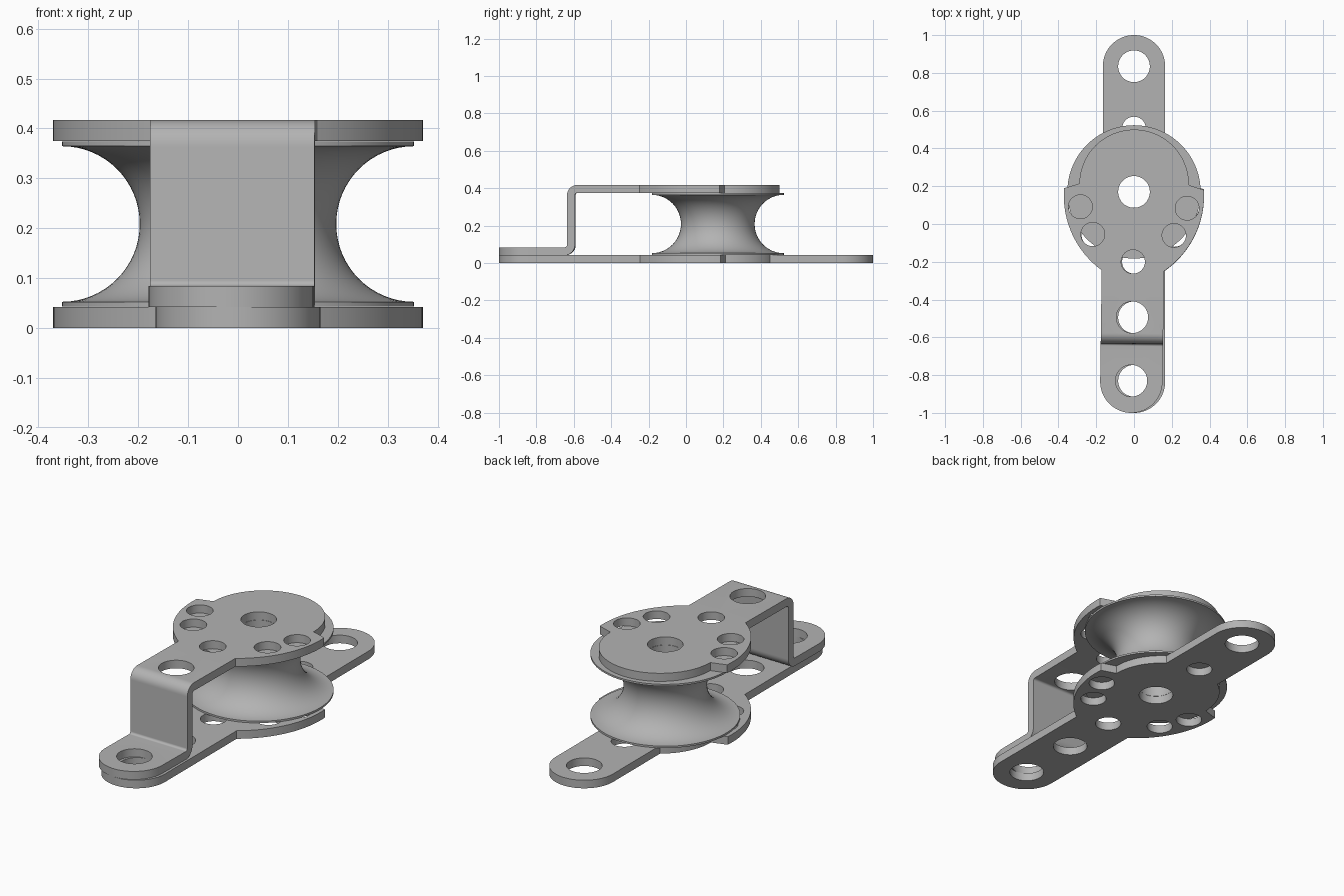
import bpy, bmesh
from math import sin, cos, radians, pi
from mathutils import Matrix, Vector

cube = bpy.data.objects.get("Cube")
if cube:
    bpy.data.objects.remove(cube)

steel = bpy.data.materials.new("grey_steel")
steel.use_nodes = True
steel.diffuse_color = (0.45, 0.45, 0.45, 1)
steel.node_tree.nodes["Principled BSDF"].inputs["Base Color"].default_value = (0.45, 0.45, 0.45, 1)

T = 0.042          # sheet thickness
TOP = 0.375        # underside of the upper plate
HALF = 0.165       # half width of the strap
AXLE_Y = 0.17      # pulley axis
BEND_Y, FOOT_Y = -0.58, -0.646   # where the flat sheets meet the riser
BIG, SMALL = 0.084, 0.063        # hole radii


def arc(cx, cy, r, a0, a1, n=24):
    steps = [radians(a0 + (a1 - a0) * i / n) for i in range(n + 1)]
    return [(cx + r * cos(a), cy + r * sin(a)) for a in steps]


def mirrored(half):
    return half + [(-x, y) for x, y in reversed(half) if x > 1e-5]


def select_only(objs):
    bpy.ops.object.select_all(action='DESELECT')
    for o in objs:
        o.select_set(True)
    bpy.context.view_layer.objects.active = objs[0]


def finish(obj):
    obj.data.materials.clear()
    obj.data.materials.append(steel)
    select_only([obj])
    bpy.ops.object.shade_smooth_by_angle(angle=radians(30))


def sheet(name, outline, holes, depth, matrix):
    """Extrude a flat outline with round holes into a mesh."""
    curve = bpy.data.curves.new(name, 'CURVE')
    curve.dimensions = '2D'
    curve.fill_mode = 'BOTH'
    curve.extrude = depth / 2
    loops = [outline] + [arc(x, y, r, 0, 360, 40)[:-1] for x, y, r in holes]
    for loop in loops:
        spline = curve.splines.new('POLY')
        spline.points.add(len(loop) - 1)
        for p, (x, y) in zip(spline.points, loop):
            p.co = (x, y, 0, 1)
        spline.use_cyclic_u = True
    obj = bpy.data.objects.new(name, curve)
    bpy.context.collection.objects.link(obj)
    select_only([obj])
    bpy.ops.object.convert(target='MESH')
    obj = bpy.context.view_layer.objects.active
    obj.data.transform(matrix)
    return obj


def clean(obj, joints=()):
    """Weld the mesh and open the hidden walls where sheets meet."""
    bm = bmesh.new()
    bm.from_mesh(obj.data)
    hidden = [f for f in bm.faces for y in joints
              if all(abs(v.co.y - y) < 1e-4 for v in f.verts)]
    bmesh.ops.delete(bm, geom=list(set(hidden)), context='FACES')
    bmesh.ops.remove_doubles(bm, verts=bm.verts, dist=1e-4)
    bmesh.ops.recalc_face_normals(bm, faces=bm.faces)
    bm.to_mesh(obj.data)
    bm.free()


# Shared outline pieces (right half, front to back)
front_cap = arc(0, -1 + HALF, HALF, -90, 0)
flare = arc(-0.115, 0.15, 0.486, -54.8, 4.1)
back_cap = arc(0, 1 - HALF, HALF, 0, 90)
plate_holes = [(0, AXLE_Y, BIG), (0, -0.2, SMALL), (0, -0.494, BIG)]
for s in (-1, 1):
    plate_holes += [(s * 0.2825, 0.0875, SMALL), (s * 0.215, -0.0575, SMALL)]
foot_hole = (0, -0.83, BIG)


def at_height(z):
    return Matrix.Translation((0, 0, z + T / 2))


# Lower plate with a long strap to both ends
lower = sheet("lower_plate",
              mirrored(front_cap + flare + arc(0, 0.21, 0.29, 0, 55.3) + back_cap),
              plate_holes + [foot_hole, (0, 0.505, SMALL), (0, 0.835, BIG)],
              T, at_height(0))
clean(lower)
finish(lower)

# Upper bracket: plate, riser and foot
upper = sheet("upper_bracket",
              mirrored([(HALF, BEND_Y)] + flare + arc(0, 0.21, 0.29, 0, 90)),
              plate_holes, T, at_height(TOP))
foot = sheet("foot", mirrored(front_cap + [(HALF, FOOT_Y)]), [foot_hole], T, at_height(T))
R = 0.012
zt, zb = TOP - R, 2 * T + R
riser_side = (arc(BEND_Y, zt, R + T, 90, 180, 10) + arc(FOOT_Y, zb, R, 0, -90, 10)
              + arc(FOOT_Y, zb, R + T, -90, 0, 10) + arc(BEND_Y, zt, R, 180, 90, 10))
side_to_world = Matrix(((0, 0, 1, 0), (1, 0, 0, 0), (0, 1, 0, 0), (0, 0, 0, 1)))
riser = sheet("riser", riser_side, [], 2 * HALF, side_to_world)
select_only([upper, foot, riser])
bpy.ops.object.join()
clean(upper, (BEND_Y, FOOT_Y))
# The bracket is swung slightly about the axle
pivot = Matrix.Translation((0, AXLE_Y, 0))
upper.data.transform(pivot @ Matrix.Rotation(radians(-0.8), 4, 'Z') @ pivot.inverted())
finish(upper)

# Grooved pulley wheel, spun around the axle
z0, z1, rim = T + 0.001, TOP - 0.001, 0.353
groove = arc(rim, (z0 + z1) / 2, 0.156, 270, 90, 32)
profile = [(BIG, z0), (rim, z0)] + groove + [(rim, z1), (BIG, z1)]
bm = bmesh.new()
verts = [bm.verts.new((r, 0, z)) for r, z in profile]
edges = [bm.edges.new((a, b)) for a, b in zip(verts, verts[1:] + verts[:1])]
bmesh.ops.spin(bm, geom=verts + edges, cent=(0, 0, 0), axis=(0, 0, 1),
               angle=2 * pi, steps=80, use_duplicate=False)
bmesh.ops.remove_doubles(bm, verts=bm.verts, dist=1e-4)
bmesh.ops.recalc_face_normals(bm, faces=bm.faces)
mesh = bpy.data.meshes.new("pulley_wheel")
bm.to_mesh(mesh)
bm.free()
wheel = bpy.data.objects.new("pulley_wheel", mesh)
wheel.location = Vector((0, AXLE_Y, 0))
bpy.context.collection.objects.link(wheel)
finish(wheel)
